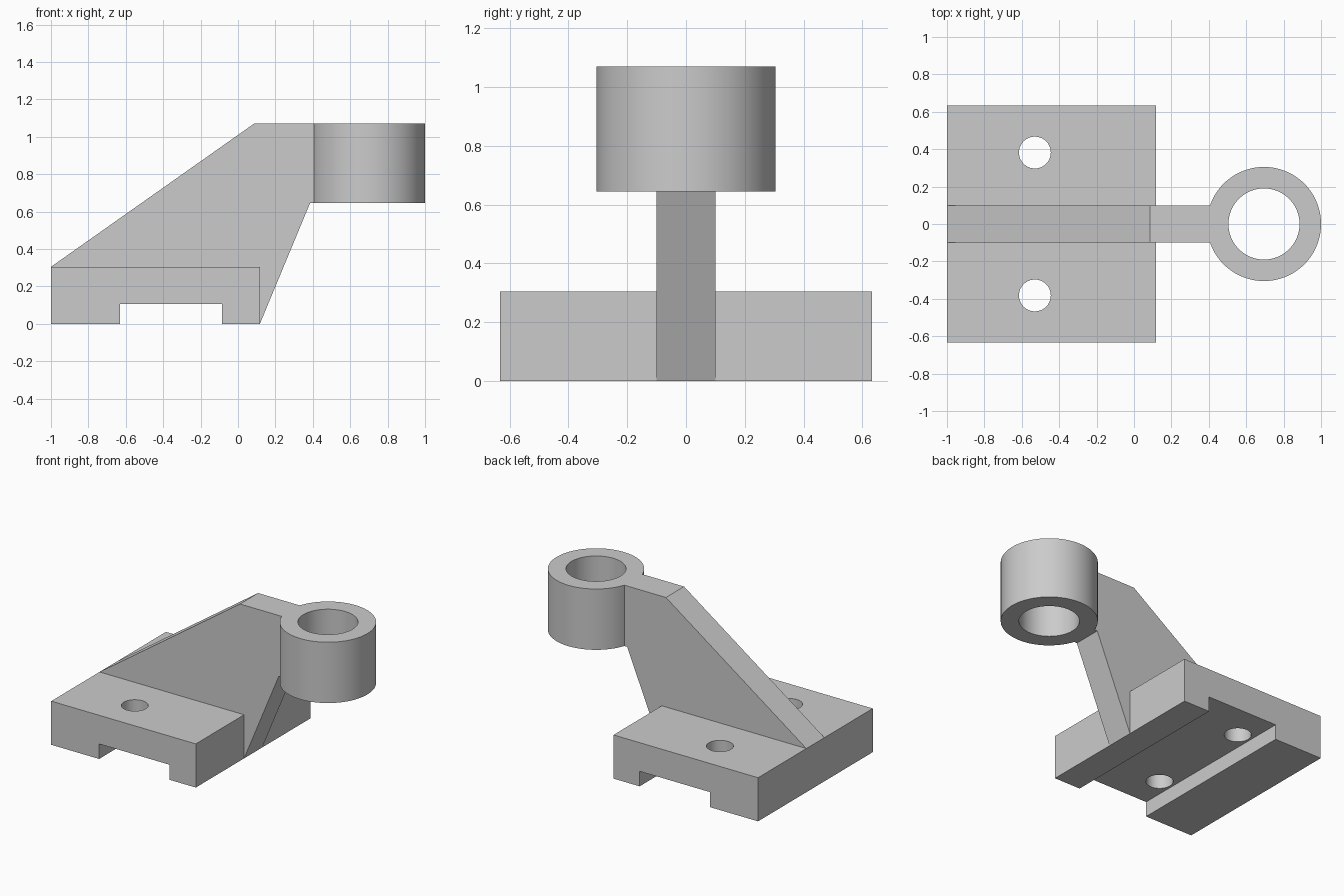
import bpy, bmesh, math
from mathutils import Matrix, Vector

cube = bpy.data.objects.get("Cube")
if cube:
    bpy.data.objects.remove(cube, do_unlink=True)

# Single plain grey
GREY = (0.6, 0.6, 0.6, 1.0)
grey = bpy.data.materials.new("plain grey")
grey.use_nodes = True
grey.diffuse_color = GREY
grey.node_tree.nodes["Principled BSDF"].inputs["Base Color"].default_value = GREY

BASE_TOP, TOP = 0.305, 1.07
BOSS_X, BOSS_R, BORE_R, BOSS_BOTTOM = 0.695, 0.305, 0.19, 0.645
SEGMENTS = 96


def finish(name, bm):
    bmesh.ops.recalc_face_normals(bm, faces=bm.faces[:])
    mesh = bpy.data.meshes.new(name)
    bm.to_mesh(mesh)
    bm.free()
    mesh.materials.append(grey)
    obj = bpy.data.objects.new(name, mesh)
    bpy.context.collection.objects.link(obj)
    return obj


def extrude_profile(name, points, half_width):
    """Extrude an x-z outline symmetrically along y."""
    bm = bmesh.new()
    face = bm.faces.new([bm.verts.new((x, -half_width, z)) for x, z in points])
    new = bmesh.ops.extrude_face_region(bm, geom=[face])["geom"]
    bmesh.ops.translate(bm, vec=(0, 2 * half_width, 0),
                        verts=[v for v in new if isinstance(v, bmesh.types.BMVert)])
    return finish(name, bm)


def cylinder(name, x, y, z0, z1, radius):
    bm = bmesh.new()
    bmesh.ops.create_cone(bm, cap_ends=True, segments=SEGMENTS, radius1=radius,
                          radius2=radius, depth=z1 - z0,
                          matrix=Matrix.Translation((x, y, (z0 + z1) / 2)))
    return finish(name, bm)


def activate(obj):
    bpy.ops.object.select_all(action='DESELECT')
    obj.select_set(True)
    bpy.context.view_layer.objects.active = obj


def cut(obj, cutter):
    cutter.hide_render = True
    mod = obj.modifiers.new("cut", 'BOOLEAN')
    mod.operation, mod.solver, mod.object = 'DIFFERENCE', 'EXACT', cutter
    activate(obj)
    bpy.ops.object.modifier_apply(modifier=mod.name)
    bpy.data.objects.remove(cutter, do_unlink=True)


def smooth(obj):
    activate(obj)
    bpy.ops.object.shade_smooth_by_angle(angle=math.radians(30))


# Base block with a channel across its underside and two bolt holes
base = extrude_profile("base_block", [
    (-1, 0), (-0.63, 0), (-0.63, 0.105), (-0.085, 0.105), (-0.085, 0),
    (0.117, 0), (0.117, BASE_TOP), (-1, BASE_TOP)], 0.633)
for side in (-1, 1):
    cut(base, cylinder("bolt_hole", -0.53, side * 0.382, -0.1, 0.5, 0.085))
smooth(base)

# Slanted arm, rooted in the base and trimmed to the boss
arm = extrude_profile("support_arm", [
    (-1, BASE_TOP), (0, 0.2), (0.117, 0), (0.385, BOSS_BOTTOM),
    (0.5, BOSS_BOTTOM), (0.5, TOP), (0.085, TOP)], 0.1)
cut(arm, cylinder("boss_trim", BOSS_X, 0, 0.5, 1.2, BOSS_R))

# Hollow boss, its wall section spun round a vertical axis
bm = bmesh.new()
section = [bm.verts.new((BOSS_X + r, 0, z)) for r, z in (
    (BORE_R, BOSS_BOTTOM), (BOSS_R, BOSS_BOTTOM), (BOSS_R, TOP), (BORE_R, TOP))]
edges = [bm.edges.new((section[i], section[(i + 1) % 4])) for i in range(4)]
bmesh.ops.spin(bm, geom=section + edges, cent=(BOSS_X, 0, 0), axis=Vector((0, 0, 1)),
               angle=math.tau, steps=SEGMENTS, use_merge=True)
bmesh.ops.remove_doubles(bm, verts=bm.verts[:], dist=0.0001)
smooth(finish("ring_boss", bm))
